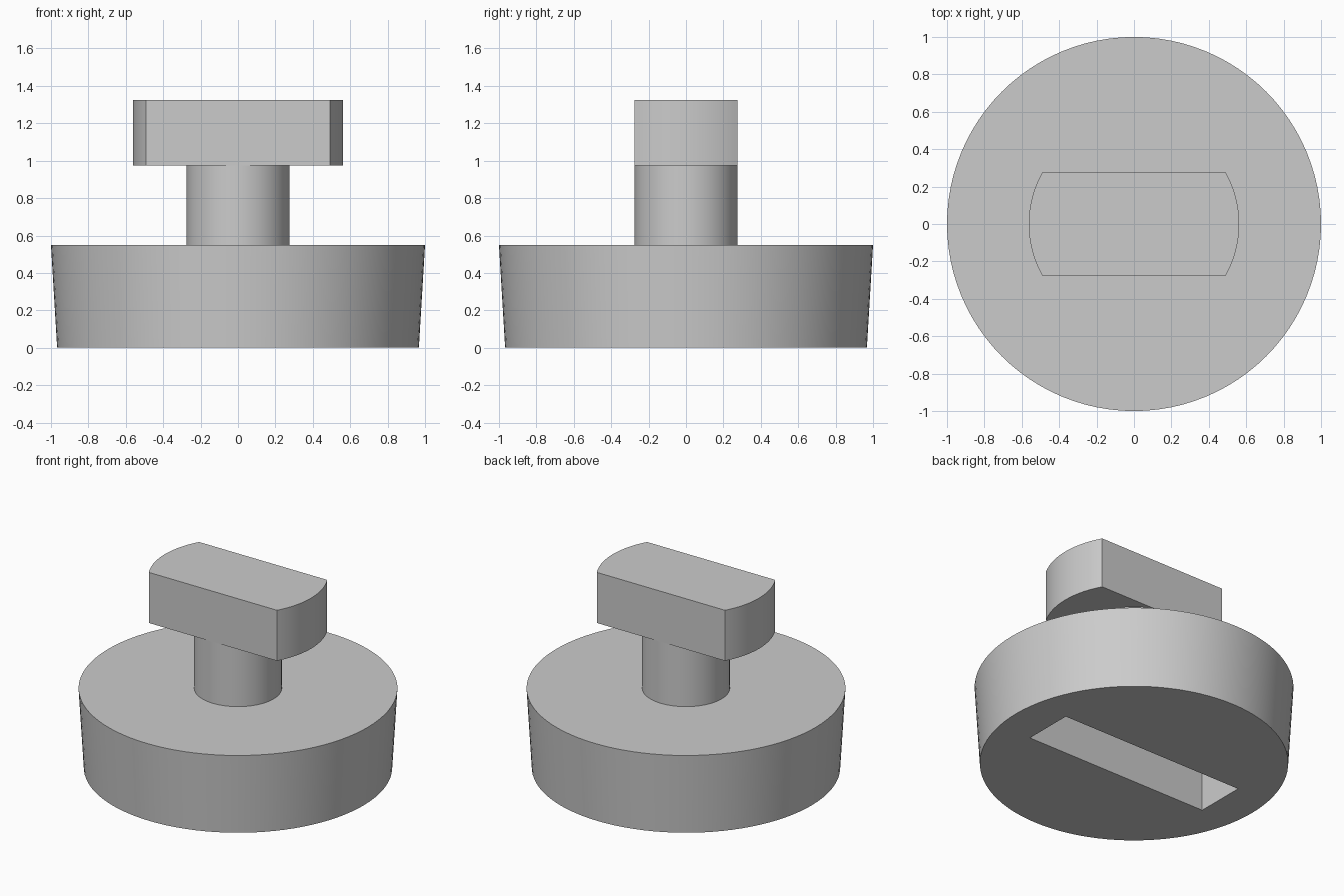
import bpy
import bmesh
import math

if "Cube" in bpy.data.objects:
    bpy.data.objects.remove(bpy.data.objects["Cube"], do_unlink=True)

SIDES = 96
BASE_TOP, KNOB_BOTTOM, KNOB_TOP = 0.55, 0.975, 1.325
STEM_RADIUS, KNOB_RADIUS = 0.275, 0.5625

grey = bpy.data.materials.new("plain_grey")
grey.use_nodes = True
colour = (0.6, 0.6, 0.6, 1)
grey.diffuse_color = colour
grey.node_tree.nodes["Principled BSDF"].inputs["Base Color"].default_value = colour


def circle(radius, start=0.0, sweep=math.tau, steps=SIDES, closed=True):
    count = steps if closed else steps + 1
    angles = [start + sweep * i / steps for i in range(count)]
    return [(radius * math.cos(a), radius * math.sin(a)) for a in angles]


def loft(name, lower, upper, z0, z1, caps=True):
    """Join two matching outlines into a solid, or an open tube."""
    bm = bmesh.new()
    low = [bm.verts.new((x, y, z0)) for x, y in lower]
    high = [bm.verts.new((x, y, z1)) for x, y in upper]
    for i in range(len(low)):
        j = (i + 1) % len(low)
        bm.faces.new((low[i], low[j], high[j], high[i]))
    if caps:
        bm.faces.new(low[::-1])
        bm.faces.new(high)
    mesh = bpy.data.meshes.new(name)
    bm.to_mesh(mesh)
    bm.free()
    mesh.materials.append(grey)
    obj = bpy.data.objects.new(name, mesh)
    bpy.context.collection.objects.link(obj)
    return obj


# Tapered round base
base = loft("base", circle(0.967), circle(1.0), 0, BASE_TOP)

# Rectangular slot cut into the underside
half_x, half_y = 0.705, 0.175
slot = [(-half_x, -half_y), (half_x, -half_y), (half_x, half_y), (-half_x, half_y)]
cutter = loft("slot_cutter", slot, slot, -0.1, 0.35)
cutter.hide_render = True
cut = base.modifiers.new("slot", "BOOLEAN")
cut.operation = "DIFFERENCE"
cut.solver = "EXACT"
cut.object = cutter
bpy.context.view_layer.objects.active = base
base.select_set(True)
bpy.ops.object.modifier_apply(modifier=cut.name)
bpy.data.objects.remove(cutter, do_unlink=True)

# Round stem, open where it meets the base and the knob
ring = circle(STEM_RADIUS)
stem = loft("stem", ring, ring, BASE_TOP, KNOB_BOTTOM, caps=False)

# Knob: flat front and back, rounded ends
half = math.asin(STEM_RADIUS / KNOB_RADIUS)
outline = []
for centre in (0, math.pi):
    outline += circle(KNOB_RADIUS, centre - half, 2 * half, 20, closed=False)
knob = loft("knob", outline, outline, KNOB_BOTTOM, KNOB_TOP)

# Smooth the curved walls, keep the rims sharp
for obj in (base, stem, knob):
    bpy.ops.object.select_all(action="DESELECT")
    obj.select_set(True)
    bpy.context.view_layer.objects.active = obj
    bpy.ops.object.shade_smooth_by_angle(angle=math.radians(30))
